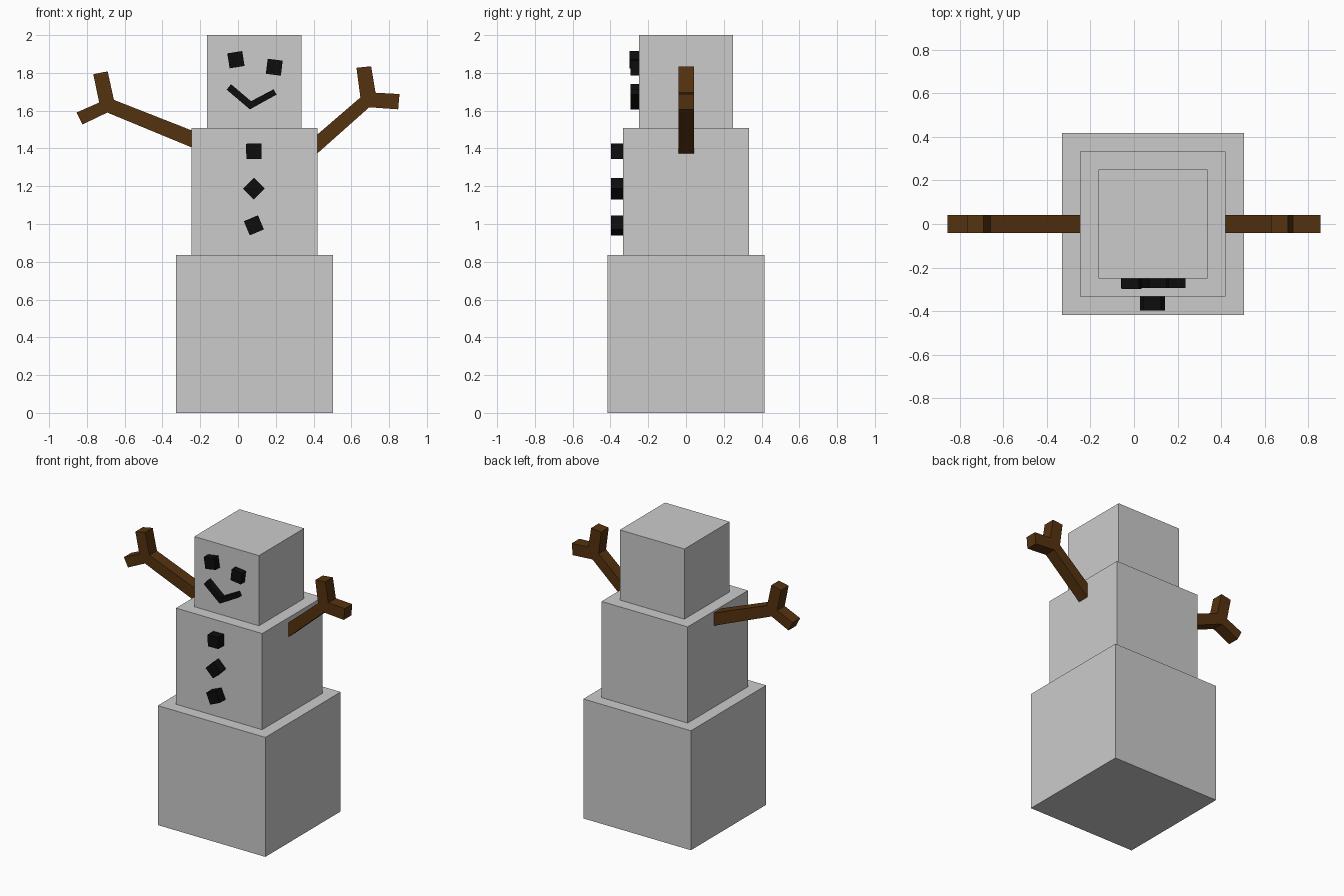
import bpy, bmesh
from math import radians, cos, sin

if "Cube" in bpy.data.objects:
    bpy.data.objects.remove(bpy.data.objects["Cube"])


def material(name, rgb):
    m = bpy.data.materials.new(name)
    m.diffuse_color = (*rgb, 1)
    m.use_nodes = True
    m.node_tree.nodes["Principled BSDF"].inputs["Base Color"].default_value = m.diffuse_color
    return m


coal = material("coal", (0.004, 0.004, 0.004))
wood = material("wood", (0.09, 0.032, 0.005))


def prism(name, outline, y0, y1, mat=None):
    """Extrude an x-z outline from y0 to y1."""
    bm = bmesh.new()
    face = bm.faces.new([bm.verts.new((x, y0, z)) for x, z in outline])
    ext = bmesh.ops.extrude_face_region(bm, geom=[face])
    verts = [g for g in ext["geom"] if isinstance(g, bmesh.types.BMVert)]
    bmesh.ops.translate(bm, verts=verts, vec=(0, y1 - y0, 0))
    bmesh.ops.recalc_face_normals(bm, faces=bm.faces)
    mesh = bpy.data.meshes.new(name)
    bm.to_mesh(mesh)
    bm.free()
    if mat:
        mesh.materials.append(mat)
    ob = bpy.data.objects.new(name, mesh)
    bpy.context.collection.objects.link(ob)
    return ob


def square(x, z, side, tilt):
    """Outline of a square turned by tilt degrees."""
    r, a = side / 2 ** 0.5, radians(tilt + 45)
    return [(x + r * cos(a + radians(90 * i)), z + r * sin(a + radians(90 * i)))
            for i in range(4)]


# Stacked snow blocks
CX = 0.087
for name, size, z0, z1 in (("bottom_block", 0.833, 0, 0.836),
                           ("middle_block", 0.667, 0.836, 1.509),
                           ("head_block", 0.5, 1.509, 2.0)):
    h = size / 2
    prism(name, [(CX - h, z0), (CX + h, z0), (CX + h, z1), (CX - h, z1)], -h, h)

# Coal buttons and eyes
for i, (z, tilt) in enumerate(((1.385, 1), (1.187, 45), (0.993, 23))):
    prism(f"button_{i + 1}", square(0.084, z, 0.081, tilt), -0.397, -0.315, coal)
prism("left_eye", square(-0.011, 1.87, 0.08, 9), -0.298, -0.22, coal)
prism("right_eye", square(0.192, 1.83, 0.08, -7), -0.294, -0.22, coal)

# Bent mouth
prism("mouth", [(-0.037, 1.74), (0.069, 1.65), (0.188, 1.713), (0.204, 1.685),
                (0.063, 1.607), (-0.06, 1.711)], -0.293, -0.22, coal)

# Forked stick arms
prism("left_arm", [(-0.244, 1.495), (-0.657, 1.657), (-0.69, 1.808), (-0.766, 1.793),
                   (-0.735, 1.643), (-0.855, 1.59), (-0.823, 1.527), (-0.692, 1.59),
                   (-0.244, 1.405)], -0.041, 0.042, wood)
prism("right_arm", [(0.418, 1.472), (0.648, 1.67), (0.627, 1.827), (0.705, 1.835),
                    (0.728, 1.695), (0.855, 1.688), (0.848, 1.607), (0.695, 1.618),
                    (0.418, 1.372)], -0.041, 0.042, wood)
